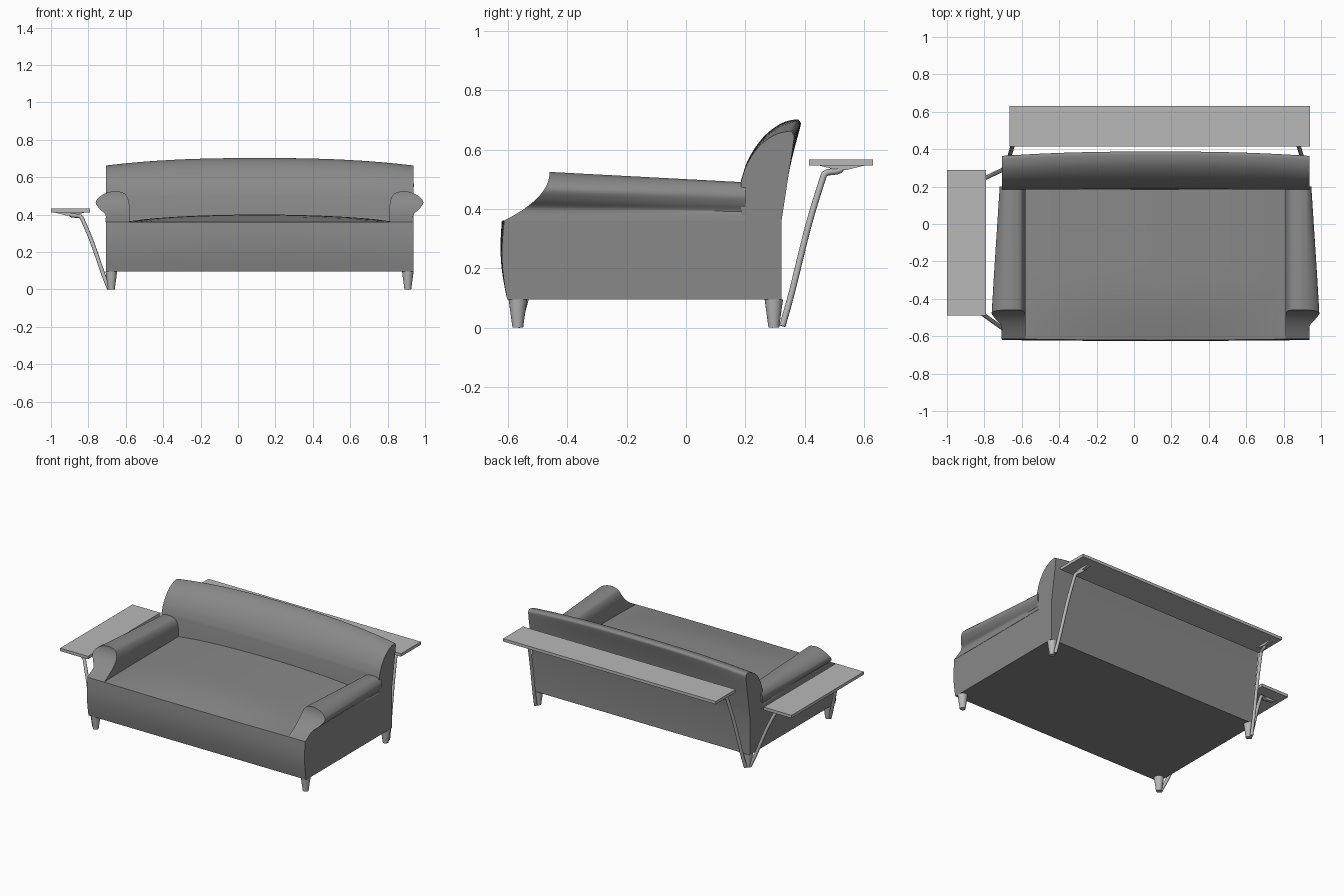
import bpy, bmesh, math
from mathutils import Vector

if "Cube" in bpy.data.objects:
    bpy.data.objects.remove(bpy.data.objects["Cube"], do_unlink=True)

CX = 0.115      # centre line of the sofa
HALF = 0.822    # half width of the sofa


def material(name, grey):
    m = bpy.data.materials.new(name)
    m.use_nodes = True
    m.diffuse_color = (grey, grey, grey, 1)
    m.node_tree.nodes["Principled BSDF"].inputs["Base Color"].default_value = m.diffuse_color
    return m


fabric = material("grey fabric", 0.25)
light = material("light grey", 0.48)


def finish(name, bm, mat, angle=40):
    bmesh.ops.recalc_face_normals(bm, faces=bm.faces)
    me = bpy.data.meshes.new(name)
    bm.to_mesh(me)
    bm.free()
    ob = bpy.data.objects.new(name, me)
    bpy.context.collection.objects.link(ob)
    me.materials.append(mat)
    bpy.ops.object.select_all(action='DESELECT')
    ob.select_set(True)
    bpy.context.view_layer.objects.active = ob
    bpy.ops.object.shade_smooth_by_angle(angle=math.radians(angle))
    return ob


def loft(name, rings, mat, strip_caps=False, angle=40):
    """Skin a list of closed rings; caps are n-gons or strips of quads."""
    bm = bmesh.new()
    rows = [[bm.verts.new(p) for p in r] for r in rings]
    n = len(rows[0])
    for a, b in zip(rows, rows[1:]):
        for i in range(n):
            j = (i + 1) % n
            bm.faces.new((a[i], a[j], b[j], b[i]))
    for r in (rows[0], rows[-1]):
        if strip_caps:
            for i in range(n // 2 - 1):
                bm.faces.new((r[i], r[i + 1], r[n - 2 - i], r[n - 1 - i]))
        else:
            bm.faces.new(r)
    return finish(name, bm, mat, angle)


def smooth(pts, steps=5):
    """Catmull-Rom interpolation through points."""
    v = [Vector(p) for p in pts]
    v = [2 * v[0] - v[1]] + v + [2 * v[-1] - v[-2]]
    out = []
    for a, b, c, d in zip(v, v[1:], v[2:], v[3:]):
        for k in range(steps):
            t = k / steps
            out.append(0.5 * (2 * b + (c - a) * t + (2 * a - 5 * b + 4 * c - d) * t * t
                              + (3 * b - a - 3 * c + d) * t ** 3))
    return out + [v[-2]]


STATIONS = [i / 12 for i in range(-12, 13)]

# Base and seat: bulging front, crowned top
rings = []
for u in STATIONS:
    arch = 1 - u * u
    ring = []
    for k in range(9):
        t = k / 8
        bulge = math.sin(math.pi * t)
        ring.append((CX + HALF * u, -0.603 - 0.01 * t - 0.012 * bulge - 0.008 * arch * t,
                     0.095 + 0.265 * t))
    inner = max(0, 1 - (u / 0.86) ** 2)
    for k in range(1, 13):
        t = k / 12
        crown = 0.04 * inner ** 0.7 * math.sin(math.pi / 2 * min(1, t * 3))
        ring.append((CX + HALF * u, -0.613 + 0.913 * t, 0.36 + crown))
    ring.append((CX + HALF * u, 0.3, 0.095))
    rings.append(ring)
loft("base_and_seat", rings, fabric)

# Backrest: rolled profile, arched along its length
front = smooth([(0.185, 0.49), (0.205, 0.55), (0.245, 0.61), (0.295, 0.648), (0.345, 0.662),
                (0.36, 0.655), (0.363, 0.63), (0.345, 0.51), (0.322, 0.36)], 4)
profile = [(0.185, 0.095)] + [tuple(p) for p in front] + [(0.322, 0.095)]
rings = []
for u in STATIONS:
    arch = 1 - abs(u) ** 2.5
    ring = []
    for y, z in profile:
        lift = min(1, max(0, (z - 0.45) / 0.2))
        ring.append((CX + HALF * u, y + 0.024 * arch * lift ** 2, z + 0.04 * arch * lift))
    rings.append(ring)
loft("backrest", rings, fabric)

# Arms: rows of (height, outer, inner), scooped at the front
outline = smooth([(0.36, 0.824, 0.695), (0.4, 0.824, 0.695), (0.43, 0.855, 0.695),
                  (0.465, 0.876, 0.698), (0.495, 0.855, 0.708), (0.515, 0.82, 0.725),
                  (0.525, 0.785, 0.76)], 4)


def scoop(z):
    t = min(1, max(0, (z - 0.36) / 0.165))
    return -0.615 + 0.155 * (1 - (1 - t) ** 2.1)


def arm(name, side):
    rings = []
    for t in (0, 0.33, 0.66, 1):
        outer, inner = [], []
        for z, o, i in outline:
            y = scoop(z) * (1 - t) + 0.2 * t
            s = (y + 0.46) / 0.66 if y > -0.46 else 0
            zz = z - 0.035 * s * (z - 0.36) / 0.165
            oo = o - 0.65 * s * max(0, o - 0.81) * (z > 0.4)
            outer.append((CX + side * oo, y, zz))
            inner.append((CX + side * i, y, zz))
        rings.append(outer + inner[::-1])
    loft(name, rings, fabric, True, 50)


arm("right_arm", -1)
arm("left_arm", 1)


# Tapered legs
def leg(name, x, y):
    bm = bmesh.new()
    bmesh.ops.create_cone(bm, cap_ends=True, segments=20, radius1=0.018, radius2=0.031, depth=0.095)
    bmesh.ops.translate(bm, verts=bm.verts, vec=(x, y, 0.0475))
    finish(name, bm, light)


LX, RX, FY, BY = 0.908, -0.677, -0.567, 0.296
for side, x in (("left", LX), ("right", RX)):
    leg("front_leg_" + side, x, FY)
    leg("rear_leg_" + side, x, BY)


# Table tops
def box(name, lo, hi):
    bm = bmesh.new()
    bmesh.ops.create_cube(bm, size=1)
    for v in bm.verts:
        v.co = [(a + b) / 2 + c * (b - a) for a, b, c in zip(lo, hi, v.co)]
    finish(name, bm, light)


box("rear_table_top", (-0.665, 0.415, 0.547), (0.94, 0.63, 0.567))
box("side_table_top", (-1.0, -0.49, 0.412), (-0.79, 0.29, 0.432))


# Bent support tubes with a shallow bracket under the table
def support(name, start, out, along, height, reach):
    """Path rises from the leg foot, swings outward and ends under the top."""
    start, out, along = Vector(start), Vector(out), Vector(along)
    shape = [(0.0, 0.01), (0.16, 0.22), (0.43, 0.62), (0.66, 0.9), (0.73, 0.955),
             (0.87, 0.965), (0.97, 0.975), (1.0, 1.0)]
    path = smooth([start + out * reach * a + along * a + Vector((0, 0, height * h))
                   for a, h in shape], 4)
    cu = bpy.data.curves.new(name, 'CURVE')
    cu.dimensions = '3D'
    cu.bevel_depth = 0.011
    cu.bevel_resolution = 2
    cu.use_fill_caps = True
    sp = cu.splines.new('POLY')
    sp.points.add(len(path) - 1)
    for p, co in zip(sp.points, path):
        p.co = (*co, 1)
    cu.materials.append(light)
    bpy.context.collection.objects.link(bpy.data.objects.new(name, cu))
    end = path[-1]
    across = Vector((out.y, -out.x, 0)) * 0.012
    wedge = [out * a + Vector((0, 0, b)) for a, b in
             ((-0.085, 0.004), (0.085, 0.004), (0.015, -0.014), (-0.015, -0.014))]
    loft(name + "_bracket", [[end + w + across * s for w in wedge] for s in (-1, 1)], light)


support("rear_support_left", (LX, 0.325, 0), (0, 1, 0), (-0.06, 0, 0), 0.545, 0.2)
support("rear_support_right", (RX, 0.325, 0), (0, 1, 0), (0.06, 0, 0), 0.545, 0.2)
support("side_support_front", (-0.69, FY, 0), (-1, 0, 0), (0, 0.15, 0), 0.408, 0.21)
support("side_support_rear", (-0.69, BY, 0), (-1, 0, 0), (0, -0.1, 0), 0.408, 0.21)
